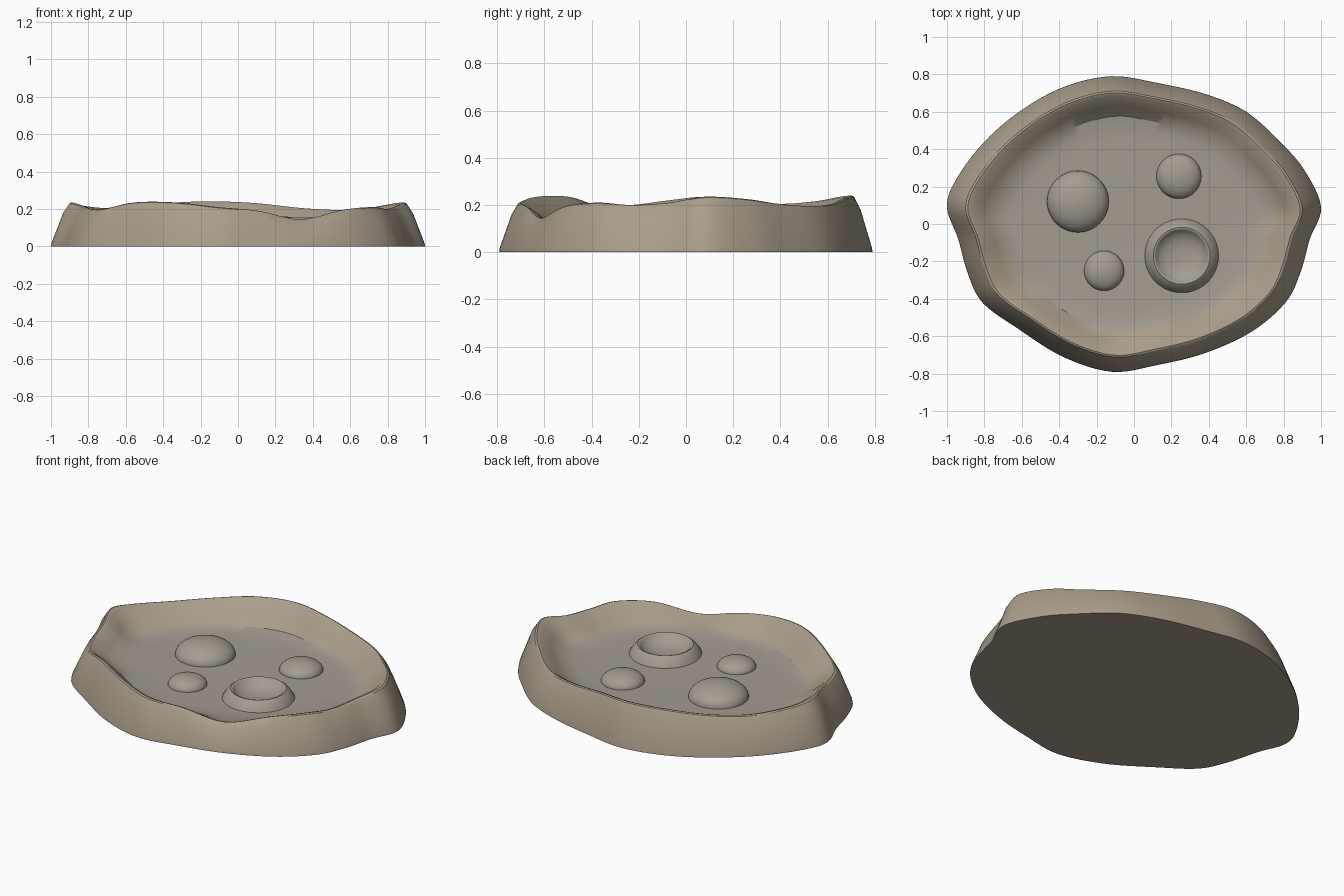
import bpy, bmesh, math
from mathutils import Vector

if "Cube" in bpy.data.objects:
    bpy.data.objects.remove(bpy.data.objects["Cube"])

FLOOR = 0.10


def material(name, rgb):
    m = bpy.data.materials.new(name)
    m.diffuse_color = (*rgb, 1)
    m.use_nodes = True
    m.node_tree.nodes["Principled BSDF"].inputs["Base Color"].default_value = m.diffuse_color
    return m


rock = material("sandy_rock", (0.40, 0.34, 0.26))
mud = material("grey_mud", (0.37, 0.335, 0.285))

# base outline (x, y) with rim height z
OUTLINE = [
    (1.0, .09, .235), (.91, .29, .225), (.78, .44, .205), (.60, .60, .195),
    (.38, .695, .205), (.12, .755, .23), (-.12, .79, .24), (-.37, .735, .235),
    (-.60, .61, .215), (-.80, .44, .205), (-.95, .24, .22), (-1.0, .09, .235),
    (-.94, -.08, .22), (-.89, -.26, .20), (-.81, -.42, .20), (-.62, -.56, .235),
    (-.38, -.71, .235), (-.12, -.79, .21), (.12, -.755, .19), (.38, -.69, .145),
    (.63, -.575, .195), (.81, -.42, .21), (.89, -.26, .20), (.94, -.08, .21),
]


def smooth_loop(pts, steps):
    """Closed Catmull-Rom curve through the points."""
    p, out, n = [Vector(q) for q in pts], [], len(pts)
    for i in range(n):
        a, b, c, d = (p[(i + k) % n] for k in (-1, 0, 1, 2))
        for s in range(steps):
            t = s / steps
            out.append(0.5 * (2 * b + (c - a) * t + (2 * a - 5 * b + 4 * c - d) * t * t
                              + (3 * b - a - 3 * c + d) * t ** 3))
    return out


def skin(name, rings, mats, floor_from=None, close_bottom=False, loc=(0, 0, 0)):
    """Join closed rings of points into a surface and cap the last ring."""
    bm = bmesh.new()
    vs = [[bm.verts.new(p) for p in r] for r in rings]
    n = len(vs[0])
    for k in range(len(vs) - 1):
        for i in range(n):
            j = (i + 1) % n
            f = bm.faces.new((vs[k][i], vs[k][j], vs[k + 1][j], vs[k + 1][i]))
            if floor_from is not None and k >= floor_from:
                f.material_index = 1
    cap = bm.faces.new(vs[-1])
    cap.material_index = len(mats) - 1
    if close_bottom:
        bm.faces.new(vs[0][::-1])
    me = bpy.data.meshes.new(name)
    bm.to_mesh(me)
    bm.free()
    for m in mats:
        me.materials.append(m)
    ob = bpy.data.objects.new(name, me)
    ob.location = loc
    bpy.context.collection.objects.link(ob)
    bpy.context.view_layer.objects.active = ob
    ob.select_set(True)
    bpy.ops.object.shade_smooth_by_angle(angle=math.radians(32))
    ob.select_set(False)
    return ob


# basin: sloping outer wall, thin wavy rim, inner wall, sunken floor
loop = smooth_loop(OUTLINE, 6)
sections = [
    (1.0, lambda h: 0), (.997, lambda h: .018), (.935, lambda h: h * .76),
    (.90, lambda h: h - .004), (.888, lambda h: h), (.865, lambda h: h - .008),
    (.80, lambda h: FLOOR + (h - FLOOR) * .48),
    (.73, lambda h: FLOOR + .012), (.66, lambda h: FLOOR + .003),
    (.58, lambda h: FLOOR),
]
skin("pool_basin", [[(p.x * s, p.y * s, z(p.z)) for p in loop] for s, z in sections],
     [rock, mud], floor_from=7, close_bottom=True)


def lathe(name, profile, loc, n=40):
    rings = [[(r * math.cos(2 * math.pi * i / n), r * math.sin(2 * math.pi * i / n), z)
              for i in range(n)] for r, z in profile]
    skin(name, rings, [mud], loc=loc)


# rounded bubbles swelling out of the floor
for name, x, y, r, h in [("large_bubble", -.30, .12, .165, .088),
                         ("back_bubble", .24, .255, .12, .06),
                         ("front_bubble", -.16, -.25, .107, .055)]:
    prof = [(r, -.01)] + [(r * math.cos(a), h * math.sin(a))
                          for a in (math.pi / 2 * k / 10 for k in range(10))]
    lathe(name, prof + [(r * .03, h)], (x, y, FLOOR))

# burst bubble: ring-shaped crater with a hollow centre
lathe("burst_bubble", [(.20, -.005), (.195, .006), (.18, .028), (.165, .046), (.152, .055),
                       (.142, .052), (.128, .036), (.11, .022), (.08, .01),
                       (.045, .004), (.01, .002)], (.255, -.17, FLOOR))
